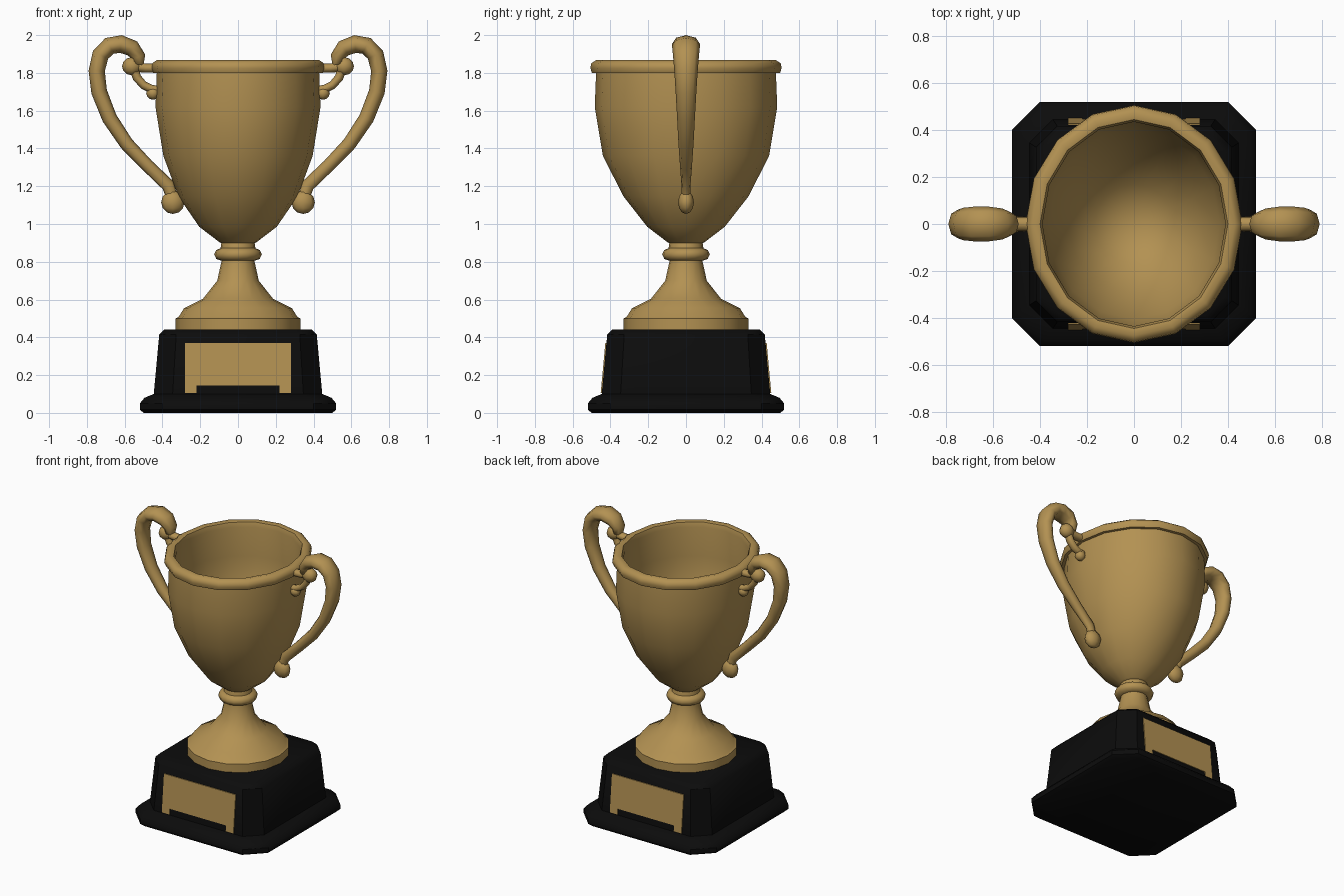
import bpy, bmesh, math
from mathutils import Vector


def material(name, rgb):
    m = bpy.data.materials.new(name)
    m.diffuse_color = (*rgb, 1)
    return m


gold = material("antique gold", (0.45, 0.285, 0.085))
black = material("black lacquer", (0.0035, 0.0035, 0.0035))


def finish(bm, name, mat, angle=40):
    bmesh.ops.recalc_face_normals(bm, faces=bm.faces)
    me = bpy.data.meshes.new(name)
    bm.to_mesh(me)
    bm.free()
    me.materials.append(mat)
    me.shade_smooth()
    me.set_sharp_from_angle(angle=math.radians(angle))
    ob = bpy.data.objects.new(name, me)
    bpy.context.collection.objects.link(ob)
    return ob


def loft(name, rings, mat, angle=40):
    """Skin a list of equal-length point rings and cap both ends."""
    bm = bmesh.new()
    vs = [[bm.verts.new(p) for p in ring] for ring in rings]
    n = len(vs[0])
    for a, b in zip(vs, vs[1:]):
        for i in range(n):
            j = (i + 1) % n
            bm.faces.new((a[i], a[j], b[j], b[i]))
    bm.faces.new(vs[0][::-1])
    bm.faces.new(vs[-1])
    return finish(bm, name, mat, angle)


def lathe(name, profile, mat, n=16, angle=50):
    """Profile entries: x radius, y radius, z."""
    rings = [[(rx * math.cos(2 * math.pi * i / n), ry * math.sin(2 * math.pi * i / n), z)
              for i in range(n)] for rx, ry, z in profile]
    return loft(name, rings, mat, angle)


def tube(name, path, mat, n=8):
    """Path entries: x, z, in-plane radius, y radius; mirrored across x."""
    pts = [Vector((p[0], 0, p[1])) for p in path]
    rings = []
    for k, (x, z, r, ry) in enumerate(path):
        t = (pts[min(k + 1, len(pts) - 1)] - pts[max(k - 1, 0)]).normalized()
        nrm = Vector((t.z, 0, -t.x))
        rings.append([pts[k] + nrm * r * math.cos(2 * math.pi * i / n)
                      + Vector((0, ry * math.sin(2 * math.pi * i / n), 0)) for i in range(n)])
    mirror(loft(name, rings, mat, 80))


def mirror(ob):
    m = ob.modifiers.new("mirror", 'MIRROR')
    m.use_mirror_merge = False


def knob(name, x, z, rx, ry, rz):
    bm = bmesh.new()
    bmesh.ops.create_uvsphere(bm, u_segments=8, v_segments=6, radius=1)
    for v in bm.verts:
        v.co = (x + v.co.x * rx, v.co.y * ry, z + v.co.z * rz)
    mirror(finish(bm, name, gold, 80))


# plinth: chamfered square with flared foot
def octagon(h, c, z):
    d = h - c
    return [(h, -d, z), (h, d, z), (d, h, z), (-d, h, z),
            (-h, d, z), (-h, -d, z), (-d, -h, z), (d, -h, z)]


loft("plinth", [octagon(*p) for p in (
    (0.50, 0.12, 0), (0.52, 0.12, 0.018), (0.52, 0.12, 0.05), (0.495, 0.115, 0.08),
    (0.446, 0.10, 0.10), (0.417, 0.09, 0.415), (0.39, 0.085, 0.442))], black)

# engraving plates, front and back, following the plinth slope
outline = [(-0.28, 0.105), (-0.22, 0.105), (-0.22, 0.145), (0.22, 0.145),
           (0.22, 0.105), (0.28, 0.105), (0.28, 0.37), (-0.28, 0.37)]
for side, label in ((-1, "front_plate"), (1, "back_plate")):
    def layer(off):
        return [(x, side * (0.446 - (z - 0.10) * 0.092 + off), z) for x, z in outline]
    loft(label, [layer(-0.003), layer(0.006)], gold, 30)

# pedestal and stem with collar ring
lathe("pedestal", [(r, r, z) for r, z in (
    (0.33, 0.435), (0.33, 0.50), (0.315, 0.507), (0.285, 0.555), (0.185, 0.605),
    (0.11, 0.70), (0.087, 0.805), (0.085, 0.83))], gold)
lathe("stem_collar", [(r, r, z) for r, z in (
    (0.085, 0.805), (0.115, 0.815), (0.126, 0.84), (0.115, 0.862), (0.092, 0.872),
    (0.087, 0.91), (0.08, 0.93))], gold)

# cup: oval bowl, rolled rim and hollow inside
lathe("cup", [
    (0.08, 0.08, 0.895), (0.10, 0.10, 0.905), (0.205, 0.205, 0.985), (0.315, 0.33, 1.145),
    (0.395, 0.44, 1.36), (0.437, 0.483, 1.62), (0.43, 0.476, 1.80),
    (0.45, 0.498, 1.80), (0.462, 0.506, 1.825), (0.455, 0.502, 1.85), (0.43, 0.475, 1.868),
    (0.40, 0.445, 1.862), (0.39, 0.435, 1.83), (0.405, 0.45, 1.62), (0.365, 0.405, 1.37),
    (0.28, 0.295, 1.16), (0.17, 0.17, 1.01), (0.06, 0.06, 0.96)], gold, angle=60)

# main handles, tapering from broad top to thin foot
tube("handle", [
    (0.345, 1.13, 0.03, 0.022), (0.37, 1.205, 0.035, 0.024), (0.48, 1.31, 0.034, 0.032),
    (0.59, 1.425, 0.037, 0.040), (0.68, 1.56, 0.040, 0.047), (0.735, 1.70, 0.042, 0.055),
    (0.748, 1.81, 0.043, 0.062), (0.728, 1.895, 0.045, 0.069), (0.68, 1.943, 0.047, 0.074),
    (0.62, 1.953, 0.047, 0.074), (0.56, 1.93, 0.045, 0.066), (0.525, 1.885, 0.036, 0.05),
    (0.53, 1.845, 0.03, 0.04)], gold)

# scroll ends and the small bracket joining handle and cup
knob("handle_foot_knob", 0.345, 1.115, 0.062, 0.042, 0.062)
knob("handle_scroll_knob", 0.562, 1.835, 0.052, 0.045, 0.048)
tube("handle_bracket", [
    (0.55, 1.82, 0.025, 0.028), (0.535, 1.775, 0.023, 0.027), (0.50, 1.735, 0.022, 0.026),
    (0.46, 1.715, 0.022, 0.025), (0.42, 1.71, 0.022, 0.024)], gold)
knob("bracket_knob", 0.45, 1.692, 0.036, 0.035, 0.034)
tube("rim_link", [(0.55, 1.835, 0.028, 0.03), (0.49, 1.825, 0.024, 0.03),
                  (0.44, 1.825, 0.024, 0.03)], gold)
